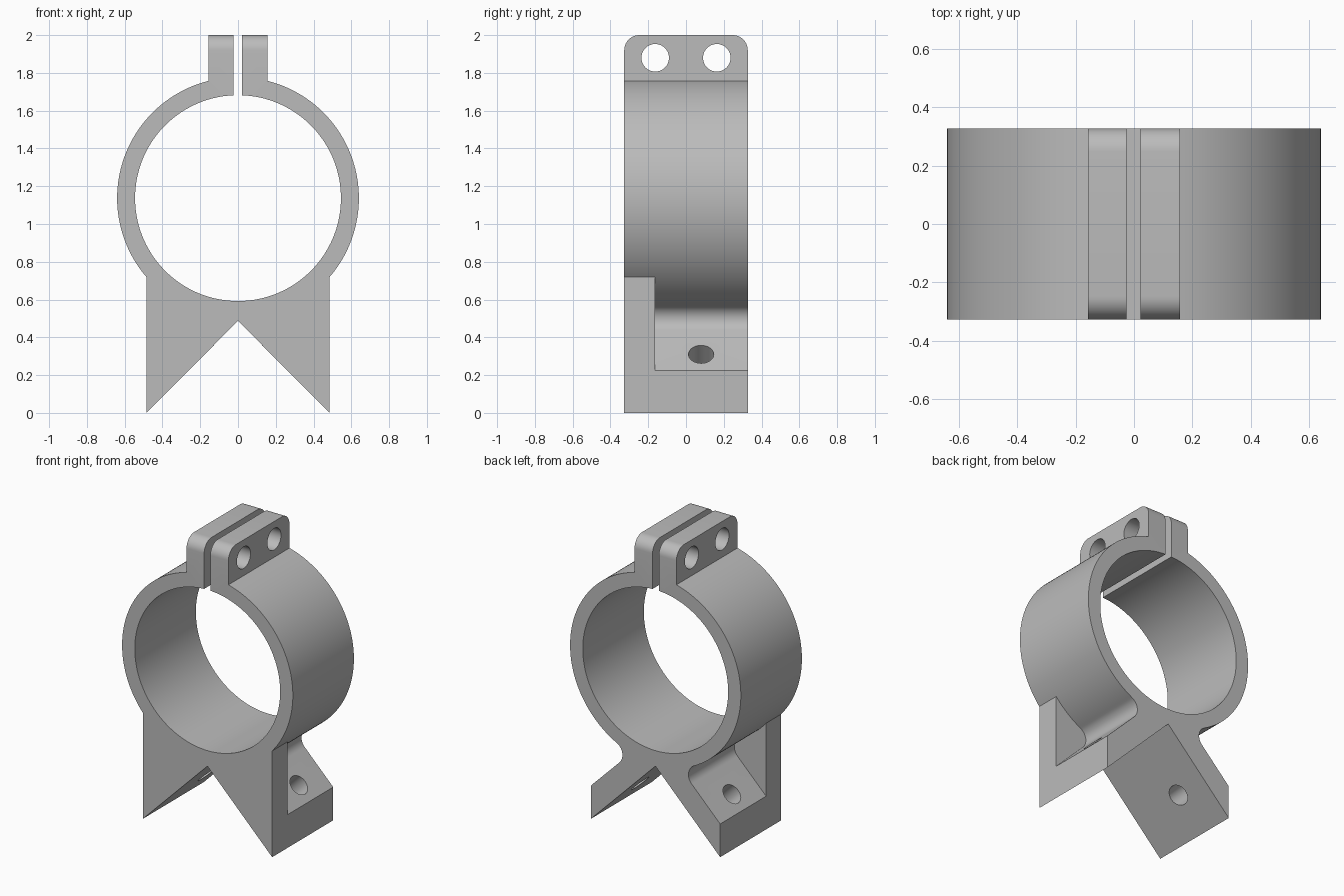
import bpy, bmesh
from math import sin, cos, pi, atan2, sqrt, hypot
from mathutils import Matrix

cube = bpy.data.objects.get("Cube")
if cube:
    bpy.data.objects.remove(cube)

# Main dimensions
CZ, R_OUT, R_IN = 1.137, 0.64, 0.545
HALF_DEPTH, PLATE_BACK = 0.327, -0.165
FOOT_X, NOTCH_Z, FOOT_TOP = 0.485, 0.487, 0.225
GAP_L, GAP_R, EAR = -0.025, 0.022, 0.157
FILLET = 0.08

grey = bpy.data.materials.new("light grey")
grey.use_nodes = True
COLOUR = (0.5, 0.5, 0.5, 1)
grey.diffuse_color = COLOUR
grey.node_tree.nodes["Principled BSDF"].inputs["Base Color"].default_value = COLOUR


def arc(cx, cz, r, a, b, n):
    return [(cx + r * cos(a + (b - a) * i / n), cz + r * sin(a + (b - a) * i / n))
            for i in range(n + 1)]


def add_object(name, bm):
    bmesh.ops.recalc_face_normals(bm, faces=bm.faces)
    mesh = bpy.data.meshes.new(name)
    bm.to_mesh(mesh)
    bm.free()
    mesh.materials.append(grey)
    ob = bpy.data.objects.new(name, mesh)
    bpy.context.collection.objects.link(ob)
    return ob


def extrude_profile(points, y0, y1):
    bm = bmesh.new()
    face = bm.faces.new([bm.verts.new((x, y0, z)) for x, z in points])
    new = bmesh.ops.extrude_face_region(bm, geom=[face])["geom"]
    bmesh.ops.translate(bm, vec=(0, y1 - y0, 0),
                        verts=[v for v in new if isinstance(v, bmesh.types.BMVert)])
    return bm


def cylinder(name, radius, length, matrix):
    bm = bmesh.new()
    bmesh.ops.create_cone(bm, cap_ends=True, segments=48, radius1=radius,
                          radius2=radius, depth=length, matrix=matrix)
    return add_object(name, bm)


def angle_at_x(x, r, side=1):
    return atan2(side * sqrt(r * r - x * x), x)


# Clamp profile: outer ring, ears, split bore and notched feet
foot_a = angle_at_x(FOOT_X, R_OUT, -1)
ear_a = angle_at_x(EAR, R_OUT)
outline = [(0, NOTCH_Z), (FOOT_X, 0)]
outline += arc(0, CZ, R_OUT, foot_a, ear_a, 64)
outline += [(EAR, 2), (GAP_R, 2)]
outline += arc(0, CZ, R_IN, angle_at_x(GAP_R, R_IN),
               angle_at_x(GAP_L, R_IN) - 2 * pi, 128)
outline += [(GAP_L, 2), (-EAR, 2)]
outline += arc(0, CZ, R_OUT, pi - ear_a, pi - foot_a, 64)
outline += [(-FOOT_X, 0)]
bm = extrude_profile(outline, -HALF_DEPTH, HALF_DEPTH)

# Rounded ear corners
corners = [e for e in bm.edges
           if all(v.co.z > 1.99 for v in e.verts)
           and abs(e.verts[0].co.y - e.verts[1].co.y) < 1e-4]
bmesh.ops.bevel(bm, geom=corners, offset=0.08, segments=10, profile=0.5,
                affect='EDGES')
clamp = add_object("pipe_clamp", bm)

# Pocket profile above each foot, with a fillet between foot and ring
level = FOOT_X + FOOT_TOP
k = level + FILLET * sqrt(2) - CZ
d = R_OUT + FILLET
w = (-k + sqrt(2 * d * d - k * k)) / 2
fx, fz = w + k, CZ - w
touch = atan2(w, -fx)
pocket = [(0.7, level - 0.7)]
pocket += arc(fx, fz, FILLET, 1.25 * pi, touch, 14)[::1]
pocket += arc(0, CZ, R_OUT, touch - pi, foot_a, 16)[1:]
pocket += [(0.7, pocket[-1][1])]

cutters = []
for side in (1, -1):
    cutters.append(add_object("foot_pocket_cutter", extrude_profile(
        [(side * x, z) for x, z in pocket], PLATE_BACK, 0.5)))
    # Screw hole square to the sloping foot
    cutters.append(cylinder("foot_hole_cutter", 0.067, 0.4,
                            Matrix.Translation((side * 0.36, 0.08, 0.27))
                            @ Matrix.Rotation(side * pi / 4, 4, 'Y')))
    # Bolt hole through both ears
    cutters.append(cylinder("ear_hole_cutter", 0.073, 0.6,
                            Matrix.Translation((0, side * 0.163, 1.88))
                            @ Matrix.Rotation(pi / 2, 4, 'Y')))

bpy.ops.object.select_all(action='DESELECT')
clamp.select_set(True)
bpy.context.view_layer.objects.active = clamp
for cutter in cutters:
    cutter.hide_render = True
    mod = clamp.modifiers.new("cut", 'BOOLEAN')
    mod.operation, mod.solver, mod.object = 'DIFFERENCE', 'EXACT', cutter
    bpy.ops.object.modifier_apply(modifier=mod.name)
    bpy.data.objects.remove(cutter)

bpy.ops.object.shade_smooth_by_angle(angle=pi / 6)
